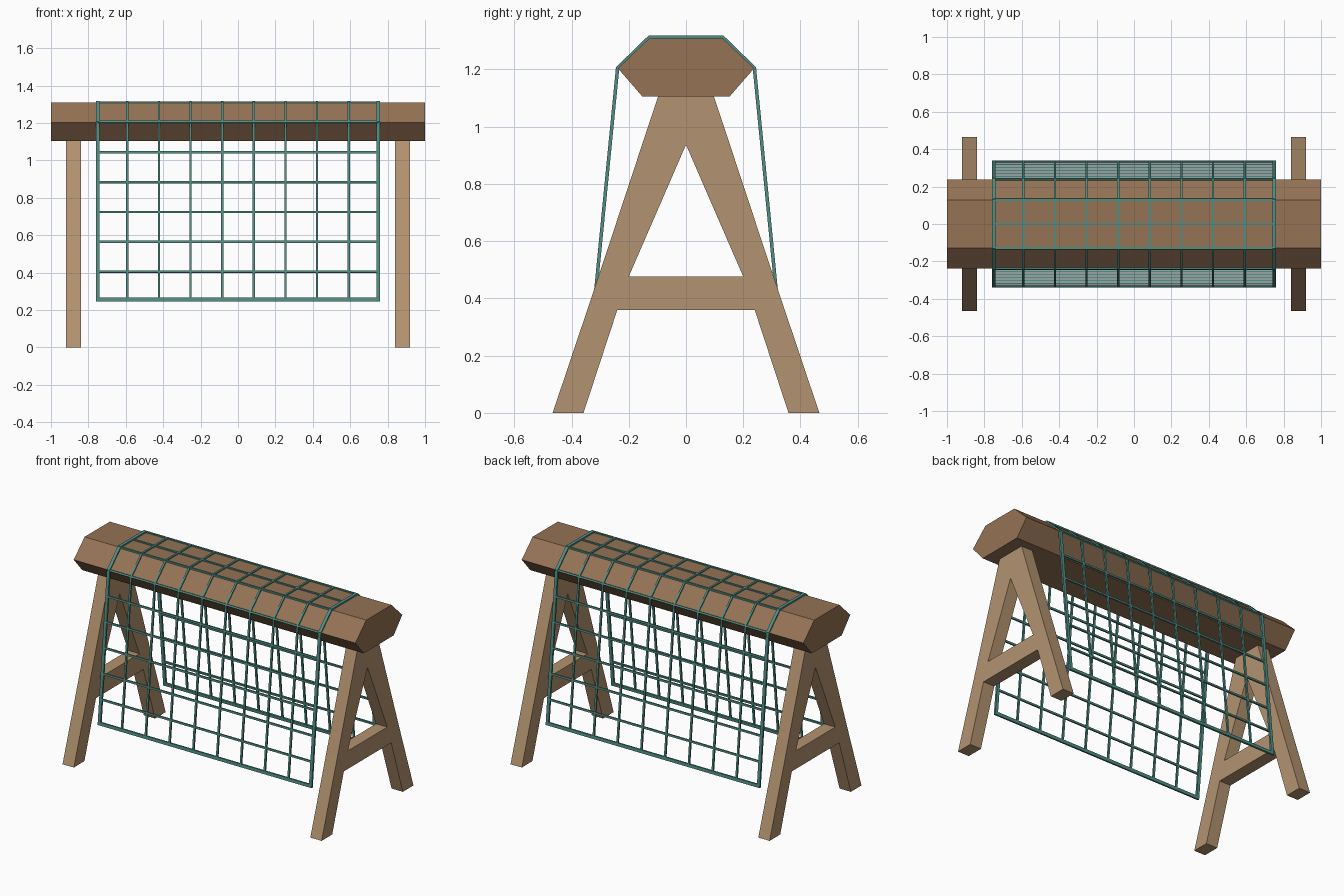
import bpy, math
from mathutils import Matrix, Vector

if "Cube" in bpy.data.objects:
    bpy.data.objects.remove(bpy.data.objects["Cube"])


def material(name, rgb):
    m = bpy.data.materials.new(name)
    m.diffuse_color = (*rgb, 1)
    m.use_nodes = True
    m.node_tree.nodes["Principled BSDF"].inputs["Base Color"].default_value = m.diffuse_color
    return m


BEAM = material("dark_wood", (0.30, 0.17, 0.09))
LEG = material("light_wood", (0.45, 0.29, 0.16))
ROPE = material("teal_rope", (0.08, 0.27, 0.23))


def make(name, verts, faces, mat):
    me = bpy.data.meshes.new(name)
    me.from_pydata(verts, [], faces)
    me.materials.append(mat)
    ob = bpy.data.objects.new(name, me)
    bpy.context.collection.objects.link(ob)
    return ob


def prism(quads, x0, x1):
    """Extrude a closed (y, z) outline along x."""
    n = len(quads)
    verts = [(x, y, z) for x in (x0, x1) for y, z in quads]
    faces = [tuple(range(n))[::-1], tuple(range(n, 2 * n))]
    faces += [(i, (i + 1) % n, n + (i + 1) % n, n + i) for i in range(n)]
    return verts, faces


def mirror_half(pts):
    return pts + [(-y, z) for y, z in reversed(pts)]


# Hexagonal top beam
make("top_beam", *prism(mirror_half([(0.152, 1.105), (0.238, 1.204), (0.128, 1.309)]), -1, 1), BEAM)

# A-frame ends: outline pieces joined into one plate with a triangular opening
OUT = [(0.466, 0), (0.345, 0.36), (0.306, 0.476), (0.098, 1.105)]
INN = [(0.358, 0), (0.24, 0.36), (0.20, 0.476), (0, 0.937)]


def a_frame(name, x0, x1):
    pts = OUT + INN[:3] + [INN[3]] + [(-y, z) for y, z in OUT + INN[:3]]
    n = len(pts)
    right = [(0, 1, 5, 4), (1, 2, 6, 5), (2, 3, 7, 6)]
    left = [tuple(7 if i == 7 else i + 8 for i in f)[::-1] for f in right]
    caps = right + left + [(3, 11, 7), (5, 6, 14, 13)]
    loops = [[0, 1, 2, 3, 11, 10, 9, 8, 12, 13, 5, 4], [6, 14, 7]]
    verts = [(x, y, z) for x in (x0, x1) for y, z in pts]
    faces = [tuple(i + n for i in f) for f in caps] + [f[::-1] for f in caps]
    for lp in loops:
        faces += [(a, b, b + n, a + n) for a, b in zip(lp, lp[1:] + lp[:1])]
    make(name, verts, faces, LEG)


a_frame("right_a_frame", 0.84, 0.92)
a_frame("left_a_frame", -0.92, -0.84)

# Climbing net: lengthwise strands follow the beam and hang down both sides
PATH = mirror_half([(0.333, 0.246), (0.239, 1.205), (0.129, 1.312)])


def offset(path, d):
    out = []
    for i, p in enumerate(path):
        p = Vector(p)
        dirs = []
        if i > 0:
            dirs.append((p - Vector(path[i - 1])).normalized())
        if i < len(path) - 1:
            dirs.append((Vector(path[i + 1]) - p).normalized())
        norms = [Vector((t.y, -t.x)) for t in dirs]
        m = sum(norms, Vector((0, 0))).normalized()
        out.append(tuple(p + m * d / m.dot(norms[0])))
    return out


def strand(name, x0, x1, half):
    make(name, *prism(offset(PATH, half) + offset(PATH, -half)[::-1], x0, x1), ROPE)


for i in range(8):
    x = (i - 3.5) * 0.169
    strand(f"net_strand_{i + 1}", x - 0.006, x + 0.006, 0.005)
strand("net_border_left", -0.76, -0.74, 0.006)
strand("net_border_right", 0.74, 0.76, 0.006)


# Cross strands: rungs spanning the net, tilted with the hanging side
def rung(name, y, z, tilt, w, h):
    r = Matrix.Rotation(tilt, 2)
    pts = []
    for a, b in ((-1, -1), (1, -1), (1, 1), (-1, 1)):
        v = r @ Vector((a * w / 2, b * h / 2))
        pts.append((y + v.x, z + v.y))
    make(name, *prism(pts, -0.75, 0.75), ROPE)


slope = math.atan2(0.094, 0.959)
for side, s in (("back", 1), ("front", -1)):
    for i in range(5):
        z = 1.043 - 0.1595 * i
        rung(f"net_rung_{side}_{i + 1}", s * (0.239 + (1.205 - z) * 0.098), z, s * slope, 0.01, 0.012)
    rung(f"net_hem_{side}", s * 0.332, 0.256, s * slope, 0.012, 0.02)
    rung(f"net_edge_rung_{side}", s * 0.239, 1.205, s * math.pi / 8, 0.01, 0.012)
    rung(f"net_top_rung_{side}", s * 0.129, 1.311, 0, 0.012, 0.01)
rung("net_ridge_rung", 0, 1.311, 0, 0.012, 0.01)
